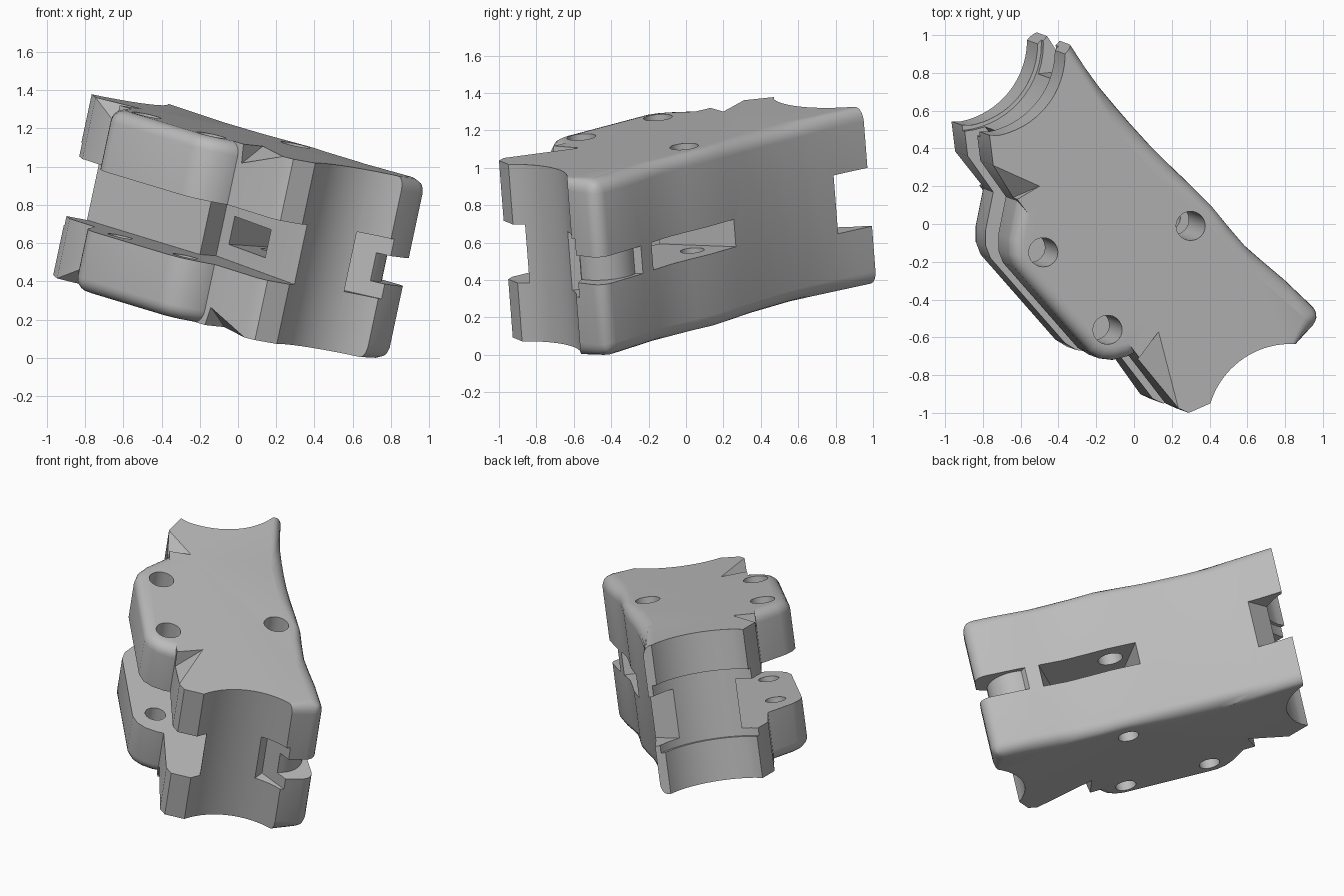
import bpy, bmesh, math
from mathutils import Matrix, Vector

cube = bpy.data.objects.get("Cube")
if cube:
    bpy.data.objects.remove(cube)

THICK = 0.97
SLOT = (0.32, 0.64)      # wide strap slot, measured through the thickness
GROOVE = (0.40, 0.55)    # narrow link slot
MAX_FILLET = 0.2

grey = bpy.data.materials.new("plain grey")
grey.use_nodes = True
colour = (0.5, 0.5, 0.5, 1)
grey.diffuse_color = colour
grey.node_tree.nodes["Principled BSDF"].inputs["Base Color"].default_value = colour


def arc(cx, cy, r, start, end, n):
    angles = [math.radians(start + (end - start) * i / n) for i in range(n + 1)]
    return [(cx + r * math.cos(a), cy + r * math.sin(a)) for a in angles]


def along(t, s):
    """Point from distance along the body and distance towards its lobe side."""
    return (0.64 * t - 0.77 * s, -0.77 * t - 0.64 * s)


def make_object(name, bm):
    bmesh.ops.recalc_face_normals(bm, faces=bm.faces)
    mesh = bpy.data.meshes.new(name)
    bm.to_mesh(mesh)
    bm.free()
    mesh.materials.append(grey)
    ob = bpy.data.objects.new(name, mesh)
    bpy.context.collection.objects.link(ob)
    return ob


def select_only(ob):
    bpy.ops.object.select_all(action='DESELECT')
    bpy.context.view_layer.objects.active = ob
    ob.select_set(True)


def prism(name, outline, low, high, rims=None, corners=None):
    """Extrude an outline; rims and corners map edge indices to fillet sizes."""
    bm = bmesh.new()
    weight = bm.edges.layers.float.new("bevel_weight_edge")
    rings = [[bm.verts.new((x, y, w)) for x, y in outline] for w in (low, high)]
    n = len(outline)
    for ring in rings:
        bm.faces.new(ring)
    for i in range(n):
        j = (i + 1) % n
        bm.faces.new((rings[0][i], rings[0][j], rings[1][j], rings[1][i]))
    for i, size in (rims or {}).items():
        for ring in rings:
            bm.edges.get((ring[i], ring[(i + 1) % n]))[weight] = size / MAX_FILLET
    for i, size in (corners or {}).items():
        bm.edges.get((rings[0][i], rings[1][i]))[weight] = size / MAX_FILLET
    ob = make_object(name, bm)
    if rims:
        mod = ob.modifiers.new("fillet", 'BEVEL')
        mod.limit_method = 'WEIGHT'
        mod.width = MAX_FILLET
        mod.segments = 5
        mod.use_clamp_overlap = False
        select_only(ob)
        bpy.ops.object.modifier_apply(modifier=mod.name)
    return ob


def combine(body, tool, operation='DIFFERENCE'):
    mod = body.modifiers.new(tool.name, 'BOOLEAN')
    mod.operation = operation
    mod.solver = 'EXACT'
    mod.object = tool
    select_only(body)
    bpy.ops.object.modifier_apply(modifier=mod.name)
    bpy.data.objects.remove(tool)


# Core: gently waved back edge, with a round saddle at both ends
back = [(-0.325, 0.945), (-0.25, 0.83), (-0.17, 0.72), (-0.08, 0.612), (0.0, 0.52),
        (0.1, 0.41), (0.2, 0.31), (0.31, 0.205), (0.42, 0.095), (0.51, -0.015),
        (0.6, -0.12), (0.7, -0.207), (0.81, -0.3), (1.01, -0.49)]
fillets = [0.05, 0.07, 0.09, 0.1, 0.1, 0.09, 0.07, 0.05, 0.05, 0.06, 0.08, 0.09, 0.08, 0.07]
near_saddle = arc(0.83, -1.08, 0.445, 85, 163, 20)
far_saddle = arc(-0.805, 0.9, 0.44, -78, 0, 20)
front = [(0.29, -1.0), (0.235, -0.975), (-0.61, 0.12), (-0.745, 0.31), (-0.765, 0.47)]
body = prism("clamp_body", back + near_saddle + front + far_saddle, 0, THICK,
             rims=dict(enumerate(fillets)), corners={len(back) - 1: 0.07})

# Tapering chamfers where the lobe runs into each end
for end, inner, side, outer in (
        ((-0.745, 0.31), (-0.5, 0.2), (-0.62, 0.133), (-0.75, 0.05)),
        ((0.235, -0.975), (0.13, -0.57), (0.04, -0.72), (-0.06, -0.8))):
    for top in (True, False):
        bm = bmesh.new()
        for (x, y), w in ((end, THICK), (inner, THICK), (side, THICK - 0.1), (outer, THICK + 0.1)):
            bm.verts.new((x, y, w if top else THICK - w))
        bmesh.ops.convex_hull(bm, input=bm.verts)
        combine(body, make_object("end_chamfer", bm))

# Rounded lobe carrying two bolts
lobe_outline = [(0.2, -0.5), (0.07, -0.655), (-0.02, -0.705), (-0.1, -0.725),
                (-0.17, -0.717), (-0.23, -0.68), (-0.625, -0.23), (-0.65, -0.165),
                (-0.65, -0.08), (-0.61, 0.12), (-0.47, 0.2)]
lobe = prism("lobe", lobe_outline, 0, THICK,
             rims={i: 0.07 for i in range(len(lobe_outline))})
combine(body, lobe, 'UNION')

# Strap slot through the lobe side, with a slanted pocket behind it
slot = [along(*p) for p in ((-1.5, 0.21), (0.14, 0.2), (0.08, 0.04),
                            (0.946, 0.235), (1.5, 0.24), (1.5, 1), (-1.5, 1))]
combine(body, prism("strap_slot", slot, *SLOT))

# Link channel from the slanted pocket to the back window
channel = [along(*p) for p in ((0.0, -0.6), (0.63, -0.6), (0.62, -0.38),
                               (0.59, 0.25), (0.21, 0.12), (0.0, -0.4))]
combine(body, prism("link_channel", channel, *GROOVE))

# Notch across the far tip, and a shallow band inside the far saddle
notch = [(-0.47, 0.735), (-0.1, 0.775), (-0.1, 1.2), (-0.47, 1.2)]
combine(body, prism("far_notch", notch, *SLOT))
combine(body, prism("saddle_band", arc(-0.805, 0.9, 0.46, 0, 354, 59), 0.27, 0.71))

# Recess in the near saddle and a narrow groove round the near tip
recess = [(0.69, -0.8), (0.69, -0.58), (0.89, -0.62), (0.89, -0.8)]
combine(body, prism("near_recess", recess, *SLOT))
groove = ([(1.2, -0.8), (0.88, -0.8)] + arc(0.70, -0.47, 0.17, -50, 65, 12)
          + [(0.79, -0.2), (1.2, -0.2)])
combine(body, prism("tip_groove", groove, *GROOVE))

# Bolt holes, wider in the upper half
for x, y in ((-0.48, -0.15), (-0.14, -0.56), (0.3, -0.01)):
    for radius, low, high in ((0.064, -0.1, 0.48), (0.077, 0.47, 1.1)):
        combine(body, prism("bolt_hole", arc(x, y, radius, 0, 348.75, 31), low, high))

# Tilt the finished part into its resting pose
axis = Vector((0.213, -0.078, 1)).normalized()
pose = Matrix(((1, 0, axis.x, -THICK * axis.x),
               (0, 1, axis.y, -THICK * axis.y),
               (-0.213, 0.078, axis.z, 1.2 - THICK * axis.z),
               (0, 0, 0, 1)))
body.data.transform(pose)
lowest = min(v.co.z for v in body.data.vertices)
body.data.transform(Matrix.Translation((0, 0, -lowest)))
body.data.update()
select_only(body)
bpy.ops.object.shade_smooth_by_angle(angle=math.radians(30))
